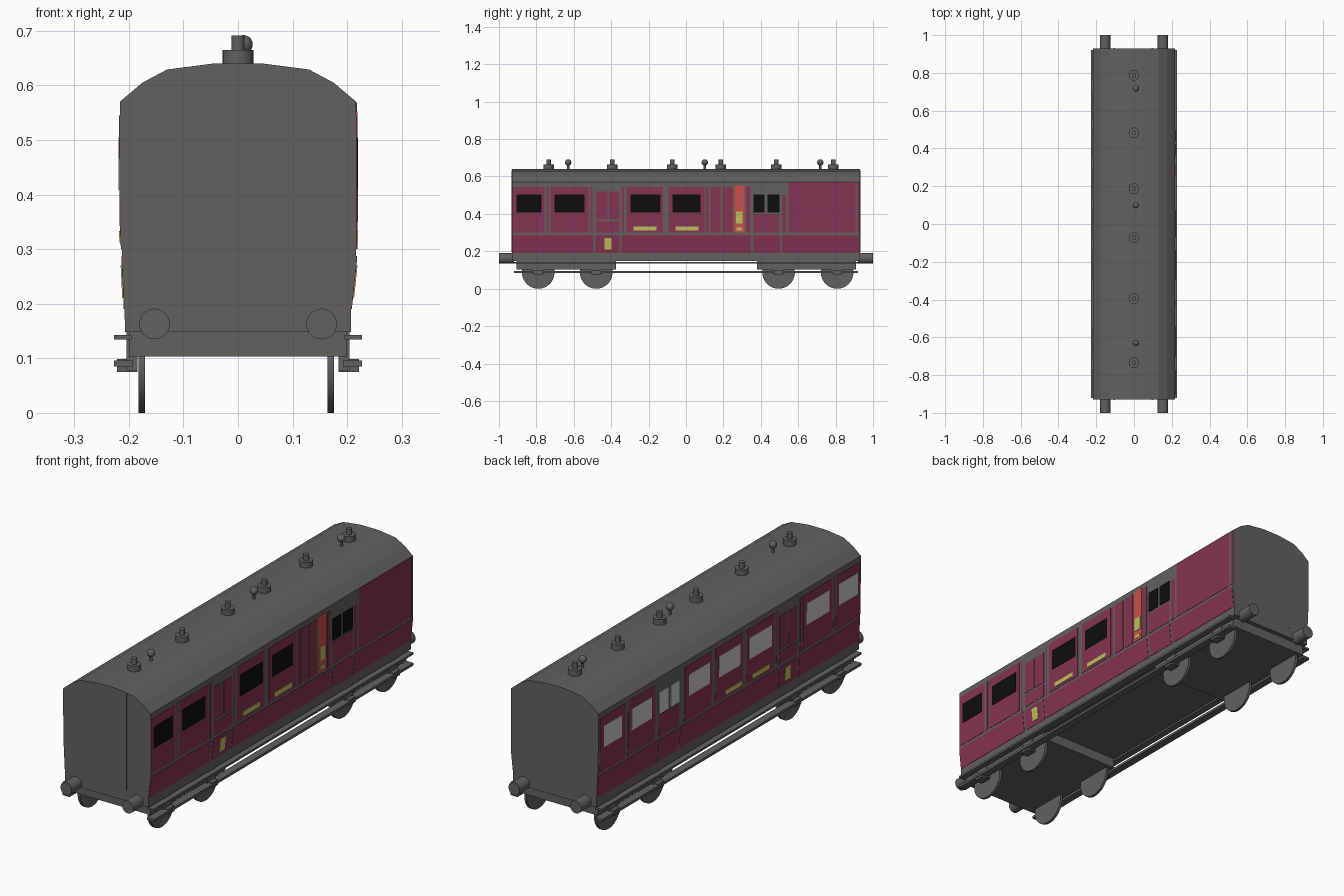
import bpy, bmesh, math
from mathutils import Matrix, Vector

if "Cube" in bpy.data.objects:
    bpy.data.objects.remove(bpy.data.objects["Cube"])


def material(name, rgb):
    m = bpy.data.materials.new(name)
    m.diffuse_color = (*rgb, 1)
    m.use_nodes = True
    m.node_tree.nodes["Principled BSDF"].inputs["Base Color"].default_value = m.diffuse_color
    return m


GREY = material("dark grey", (0.125, 0.12, 0.115))
MAROON = material("maroon", (0.235, 0.033, 0.085))
BLACK = material("black glass", (0.004, 0.004, 0.004))
PALE = material("pale glass", (0.6, 0.58, 0.58))
RED = material("red", (0.6, 0.075, 0.07))
YELLOW = material("yellow", (0.52, 0.52, 0.11))


def finish(name, bm, mat):
    bmesh.ops.recalc_face_normals(bm, faces=bm.faces)
    me = bpy.data.meshes.new(name)
    bm.to_mesh(me)
    bm.free()
    ob = bpy.data.objects.new(name, me)
    bpy.context.collection.objects.link(ob)
    me.materials.append(mat)
    return ob


def prism(bm, profile, y0, y1):
    """Extrude an xz outline from y0 to y1."""
    a = [bm.verts.new((x, y0, z)) for x, z in profile]
    b = [bm.verts.new((x, y1, z)) for x, z in profile]
    n = len(a)
    for i in range(n):
        j = (i + 1) % n
        bm.faces.new((a[i], a[j], b[j], b[i]))
    bm.faces.new(a)
    bm.faces.new(b[::-1])


def box(bm, x0, x1, y0, y1, z0, z1):
    prism(bm, [(x0, z0), (x1, z0), (x1, z1), (x0, z1)], y0, y1)


def cyl(bm, centre, r, depth, axis, seg=24):
    rot = Vector((0, 0, 1)).rotation_difference(Vector(axis)).to_matrix().to_4x4()
    bmesh.ops.create_cone(bm, cap_ends=True, segments=seg, radius1=r, radius2=r,
                          depth=depth, matrix=Matrix.Translation(centre) @ rot)


def smooth(ob):
    for o in bpy.context.selected_objects:
        o.select_set(False)
    bpy.context.view_layer.objects.active = ob
    ob.select_set(True)
    bpy.ops.object.shade_smooth_by_angle(angle=math.radians(35))
    ob.select_set(False)


# Carriage body: side outlines (half width, height) and faceted arched roof
SIDE = {1: [(0.207, 0.148), (0.207, 0.19), (0.2165, 0.28), (0.2165, 0.57)],
        -1: [(0.207, 0.148), (0.208, 0.2), (0.2155, 0.35), (0.2165, 0.57)]}
ROOF = [(0.175, 0.605), (0.13, 0.629), (0.045, 0.64)]
bm = bmesh.new()
right = SIDE[1] + ROOF
left = [(-x, z) for x, z in SIDE[-1] + ROOF]
prism(bm, right + left[::-1], -0.93, 0.93)
finish("carriage_body", bm, GREY)


def half_width(s, z):
    for (xa, za), (xb, zb) in zip(SIDE[s], SIDE[s][1:]):
        if z <= zb:
            return xa + (xb - xa) * (z - za) / (zb - za)
    return SIDE[s][-1][0]


def plates(name, s, mat, rects, lift):
    """Thin plates (y0, y1, z0, z1) that follow the curve of side s."""
    bm = bmesh.new()
    for y0, y1, z0, z1 in rects:
        zs = [z0] + [z for _, z in SIDE[s] if z0 < z < z1] + [z1]
        outer = [(s * (half_width(s, z) + lift), z) for z in zs]
        inner = [(s * (half_width(s, z) - 0.001), z) for z in zs]
        prism(bm, outer + inner[::-1], y0, y1)
    finish(name, bm, mat)


# Bays shared by both sides: (panel start, end, window start, end)
BAYS = [(-0.928, -0.757, -0.906, -0.773), (-0.725, -0.522, -0.703, -0.543),
        (-0.318, -0.123, -0.297, -0.137), (-0.093, 0.1, -0.072, 0.077)]
LEFT_BAYS = [(0.127, 0.318, 0.142, 0.29), (0.53, 0.718, 0.553, 0.697),
             (0.738, 0.918, 0.765, 0.893)]
DOUBLE = [(0.36, 0.42), (0.436, 0.5)]
LOWER = [(-0.928, -0.497), (-0.485, -0.355), (-0.345, 0.348), (0.36, 0.502), (0.512, 0.925)]
STRIPS = [(-0.746, -0.736), (-0.51, -0.5), (-0.342, -0.332)]

for s, tag in ((1, "right"), (-1, "left")):
    bays = BAYS + (LEFT_BAYS if s < 0 else [])
    panels = [(a, b, 0.3, 0.545) for a, b, _, _ in bays]
    panels += [(a, b, 0.19, 0.287) for a, b in LOWER]
    panels += [(a, b, 0.3, 0.545) for a, b in STRIPS]
    # Door panels and the panel under the double window
    panels += [(-0.48, -0.42, 0.37, 0.52), (-0.412, -0.355, 0.37, 0.52),
               (-0.48, -0.355, 0.3, 0.36), (0.36, 0.5, 0.3, 0.4)]
    if s > 0:
        panels += [(0.108, 0.12, 0.3, 0.545), (0.132, 0.185, 0.3, 0.545),
                   (0.195, 0.25, 0.3, 0.545), (0.322, 0.345, 0.3, 0.545),
                   (0.512, 0.537, 0.3, 0.5), (0.548, 0.905, 0.3, 0.569),
                   (0.915, 0.928, 0.3, 0.569)]
    plates(tag + "_side_panels", s, MAROON, panels, 0.0015)
    glass = [(c, d, 0.408, 0.504) for _, _, c, d in bays]
    glass += [(a, b, 0.408, 0.504) for a, b in DOUBLE]
    plates(tag + "_windows", s, BLACK if s > 0 else PALE, glass, 0.003)
    # Gold plates and door badge
    gold = [(-0.436, -0.398, 0.21, 0.27)]
    if s > 0:
        gold += [(-0.28, -0.157, 0.312, 0.333), (-0.056, 0.067, 0.312, 0.333),
                 (0.266, 0.303, 0.35, 0.413), (0.27, 0.3, 0.312, 0.328)]
        plates("red_door_panel", s, RED, [(0.26, 0.313, 0.3, 0.552)], 0.002)
    else:
        gold += [(-0.28, -0.16, 0.312, 0.333), (-0.085, 0.03, 0.312, 0.333)]
    plates(tag + "_gold_plates", s, YELLOW, gold, 0.0035)

# Thin upright ribs on both ends
bm = bmesh.new()
for e in (-1, 1):
    for x in (-0.104, 0.096):
        y0, y1 = sorted((e * 0.928, e * 0.932))
        box(bm, x - 0.004, x + 0.004, y0, y1, 0.197, 0.632)
finish("end_ribs", bm, GREY)

# Bogie frames
for name, y in (("front_bogie", -0.64), ("rear_bogie", 0.645)):
    bm = bmesh.new()
    box(bm, -0.2, 0.2, y - 0.265, y + 0.265, 0.103, 0.15)
    finish(name, bm, GREY)

# Long footboards, axle boxes
boards, boxes, wheels = bmesh.new(), bmesh.new(), bmesh.new()
WHEEL_Y = (-0.79, -0.48, 0.495, 0.808)
for s in (-1, 1):
    def side_box(bm, a, b, *rest):
        box(bm, *sorted((s * a, s * b)), *rest)
    side_box(boards, 0.195, 0.227, -0.92, 0.92, 0.134, 0.143)
    side_box(boards, 0.192, 0.227, -0.92, 0.92, 0.085, 0.096)
    for y in WHEEL_Y:
        side_box(boxes, 0.184, 0.204, y - 0.03, y + 0.03, 0.078, 0.149)
        side_box(boxes, 0.184, 0.222, y - 0.022, y + 0.022, 0.075, 0.099)
        cyl(wheels, (s * 0.173 - 0.003, y, 0.087), 0.087, 0.012, (1, 0, 0), 40)
finish("footboards", boards, GREY)
finish("axle_boxes", boxes, GREY)
smooth(finish("wheels", wheels, GREY))

# Buffers
bm = bmesh.new()
for e in (-1, 1):
    for x in (-0.153, 0.153):
        cyl(bm, (x, e * 0.96, 0.163), 0.028, 0.08, (0, 1, 0), 32)
smooth(finish("buffers", bm, GREY))

# Roof ventilators
bm = bmesh.new()
for y in (-0.735, -0.395, -0.073, 0.187, 0.483, 0.787):
    cyl(bm, (0, y, 0.65), 0.028, 0.03, (0, 0, 1), 24)
    cyl(bm, (0, y, 0.675), 0.012, 0.032, (0, 0, 1), 16)
smooth(finish("roof_vents", bm, GREY))

# Ball lamps on stems
bm = bmesh.new()
for y in (-0.63, 0.1, 0.718):
    cyl(bm, (0.01, y, 0.652), 0.006, 0.034, (0, 0, 1), 12)
    bmesh.ops.create_uvsphere(bm, u_segments=16, v_segments=10, radius=0.017,
                              matrix=Matrix.Translation((0.01, y, 0.675)))
smooth(finish("roof_lamps", bm, GREY))
